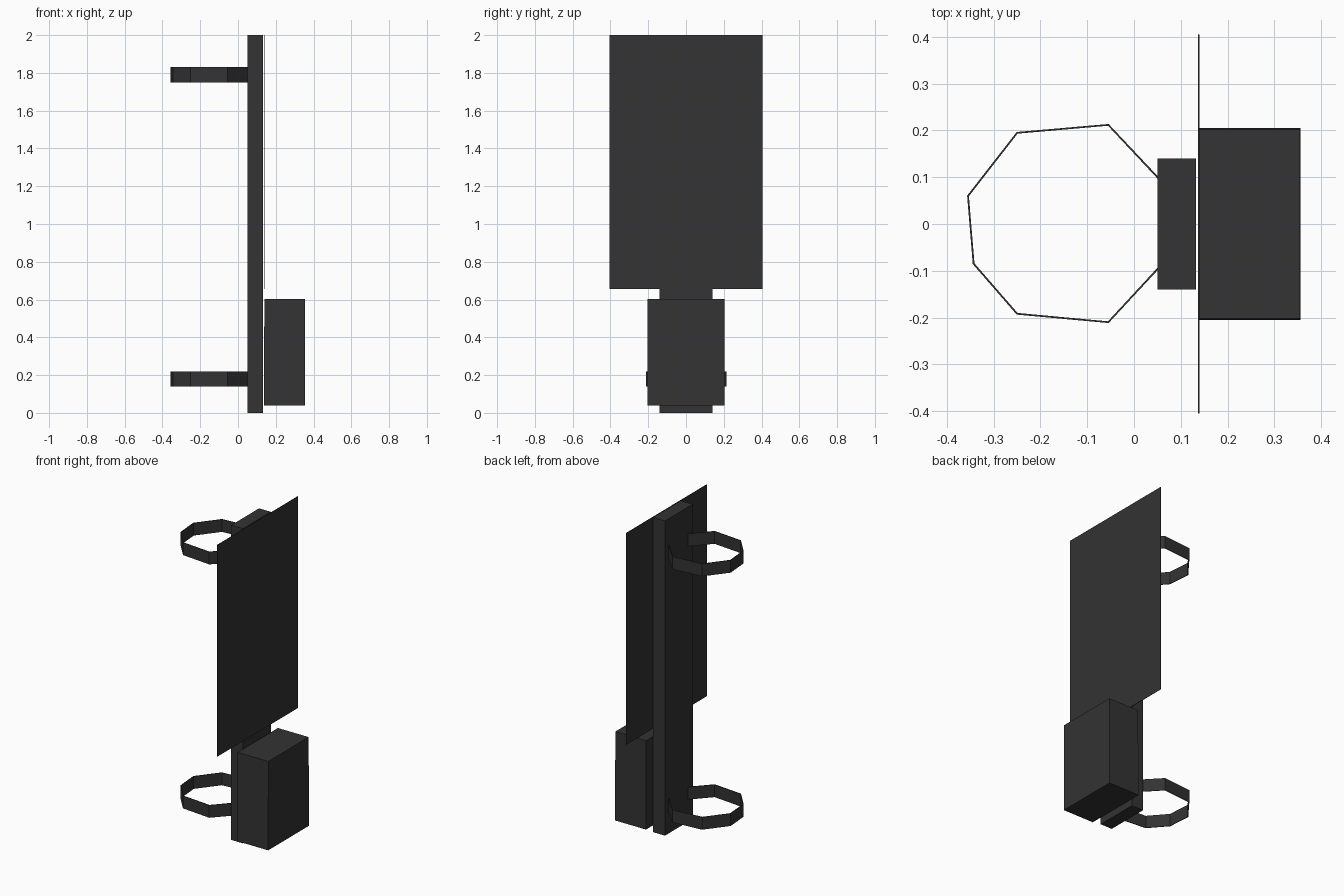
import bpy
import bmesh

default_cube = bpy.data.objects.get("Cube")
if default_cube:
    bpy.data.objects.remove(default_cube, do_unlink=True)

# One dark grey for every part
grey = bpy.data.materials.new("dark_grey")
grey.use_nodes = True
colour = (0.033, 0.033, 0.033, 1)
grey.diffuse_color = colour
grey.node_tree.nodes["Principled BSDF"].inputs["Base Color"].default_value = colour


def finish(name, bm):
    bmesh.ops.recalc_face_normals(bm, faces=bm.faces)
    mesh = bpy.data.meshes.new(name)
    bm.to_mesh(mesh)
    bm.free()
    mesh.materials.append(grey)
    obj = bpy.data.objects.new(name, mesh)
    bpy.context.collection.objects.link(obj)
    return obj


def box(name, low, high, taper=0.0):
    """Box between two corners; the top is drawn in by taper."""
    bm = bmesh.new()
    bmesh.ops.create_cube(bm, size=1)
    for v in bm.verts:
        inset = 1 - taper if v.co.z > 0 else 1
        v.co.x *= inset
        v.co.y *= inset
        for i in range(3):
            v.co[i] = (low[i] + high[i]) / 2 + v.co[i] * (high[i] - low[i])
    return finish(name, bm)


def clamp(name, bottom, height):
    """Open faceted strap whose ends sink into the post."""
    path = [(0.07, 0.079), (-0.055, 0.212), (-0.25, 0.195), (-0.355, 0.06),
            (-0.343, -0.085), (-0.25, -0.192), (-0.055, -0.21), (0.07, -0.075)]
    bm = bmesh.new()
    lower = [bm.verts.new((x, y, bottom)) for x, y in path]
    upper = [bm.verts.new((x, y, bottom + height)) for x, y in path]
    for i in range(len(path) - 1):
        bm.faces.new((lower[i], lower[i + 1], upper[i + 1], upper[i]))
    obj = finish(name, bm)
    solid = obj.modifiers.new("strap_thickness", "SOLIDIFY")
    solid.thickness = 0.004
    solid.offset = 0
    return obj


# Upright post, thin panel and equipment box
box("post", (0.05, -0.14, 0), (0.133, 0.14, 2))
box("panel", (0.137, -0.405, 0.655), (0.14, 0.405, 2))
box("equipment_box", (0.138, -0.205, 0.04), (0.356, 0.205, 0.604), taper=0.012)

# Pole straps behind the post
clamp("lower_strap", 0.14, 0.08)
clamp("upper_strap", 1.75, 0.08)
